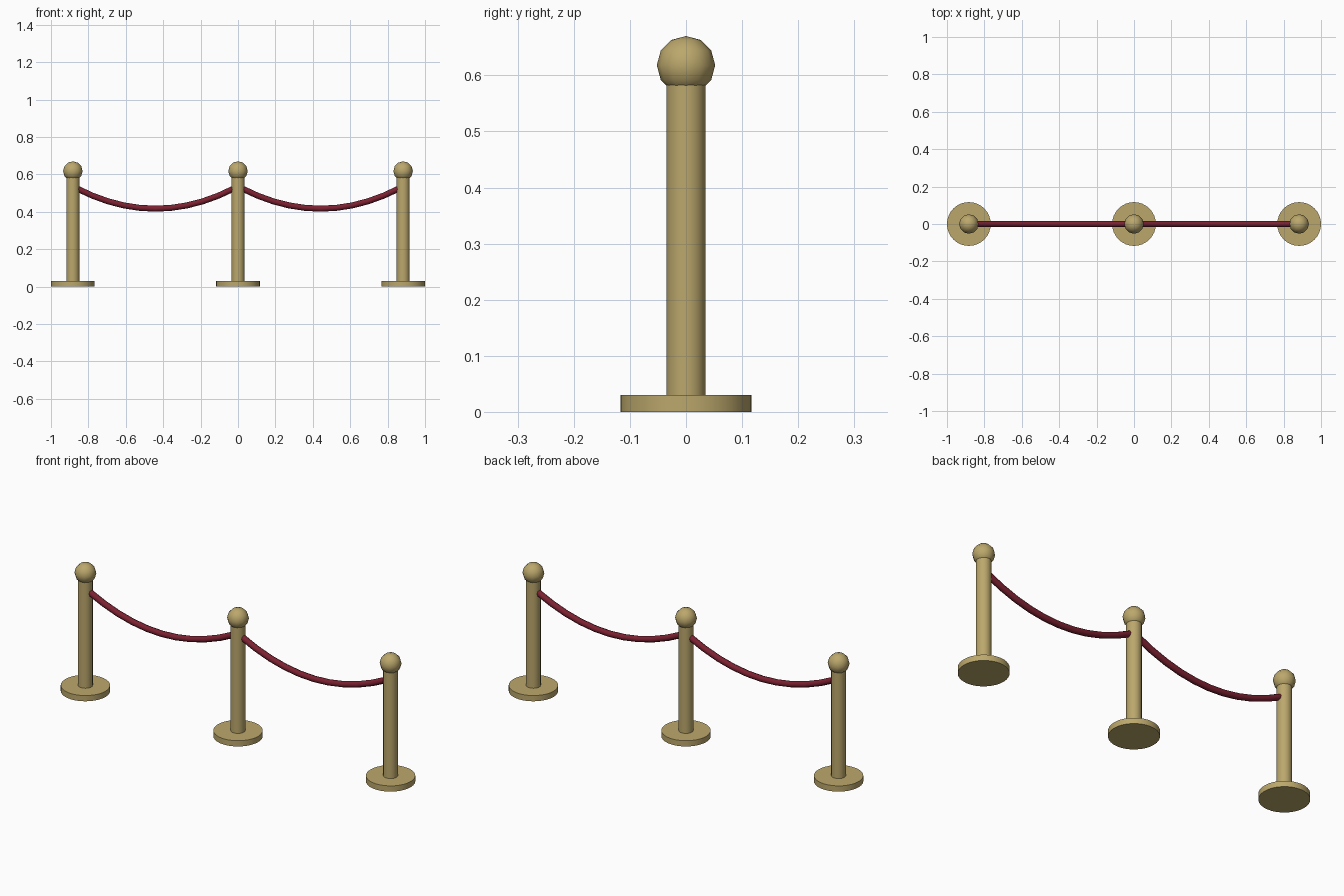
import bpy, math

if "Cube" in bpy.data.objects:
    bpy.data.objects.remove(bpy.data.objects["Cube"])

SPACING = 0.883


def material(name, color):
    m = bpy.data.materials.new(name)
    m.diffuse_color = (*color, 1)
    m.use_nodes = True
    m.node_tree.nodes["Principled BSDF"].inputs["Base Color"].default_value = m.diffuse_color
    return m


brass = material("brass", (0.50, 0.39, 0.15))
velvet = material("velvet", (0.20, 0.015, 0.03))


def finish(name, mat, angle):
    ob = bpy.context.object
    ob.name = name
    ob.data.materials.append(mat)
    bpy.ops.object.shade_smooth_by_angle(angle=math.radians(angle))


def cylinder(name, x, radius, z0, z1, sides):
    bpy.ops.mesh.primitive_cylinder_add(vertices=sides, radius=radius, depth=z1 - z0,
                                        location=(x, 0, (z0 + z1) / 2))
    finish(name, brass, 40)


# Posts: round foot, tube and ball finial
for side, x in (("left", -SPACING), ("middle", 0), ("right", SPACING)):
    cylinder(side + "_base", x, 0.117, 0, 0.03, 32)
    cylinder(side + "_post", x, 0.035, 0.03, 0.60, 20)
    bpy.ops.mesh.primitive_uv_sphere_add(segments=12, ring_count=6, radius=0.052,
                                         location=(x, 0, 0.618))
    finish(side + "_ball", brass, 60)

# Ropes: sagging parabola with a round section, ends buried in the posts
STEPS = 10
for side, cx in (("left", -SPACING / 2), ("right", SPACING / 2)):
    curve = bpy.data.curves.new(side + "_rope", 'CURVE')
    curve.dimensions = '3D'
    curve.bevel_depth = 0.016
    curve.bevel_resolution = 2
    curve.use_fill_caps = True
    spline = curve.splines.new('POLY')
    spline.points.add(STEPS)
    for i, p in enumerate(spline.points):
        t = 2 * i / STEPS - 1
        p.co = (cx + t * 0.42, 0, 0.417 + 0.108 * t * t, 1)
    rope = bpy.data.objects.new(side + "_rope", curve)
    bpy.context.collection.objects.link(rope)
    bpy.ops.object.select_all(action='DESELECT')
    rope.select_set(True)
    bpy.context.view_layer.objects.active = rope
    bpy.ops.object.convert(target='MESH')
    finish(side + "_rope", velvet, 50)
